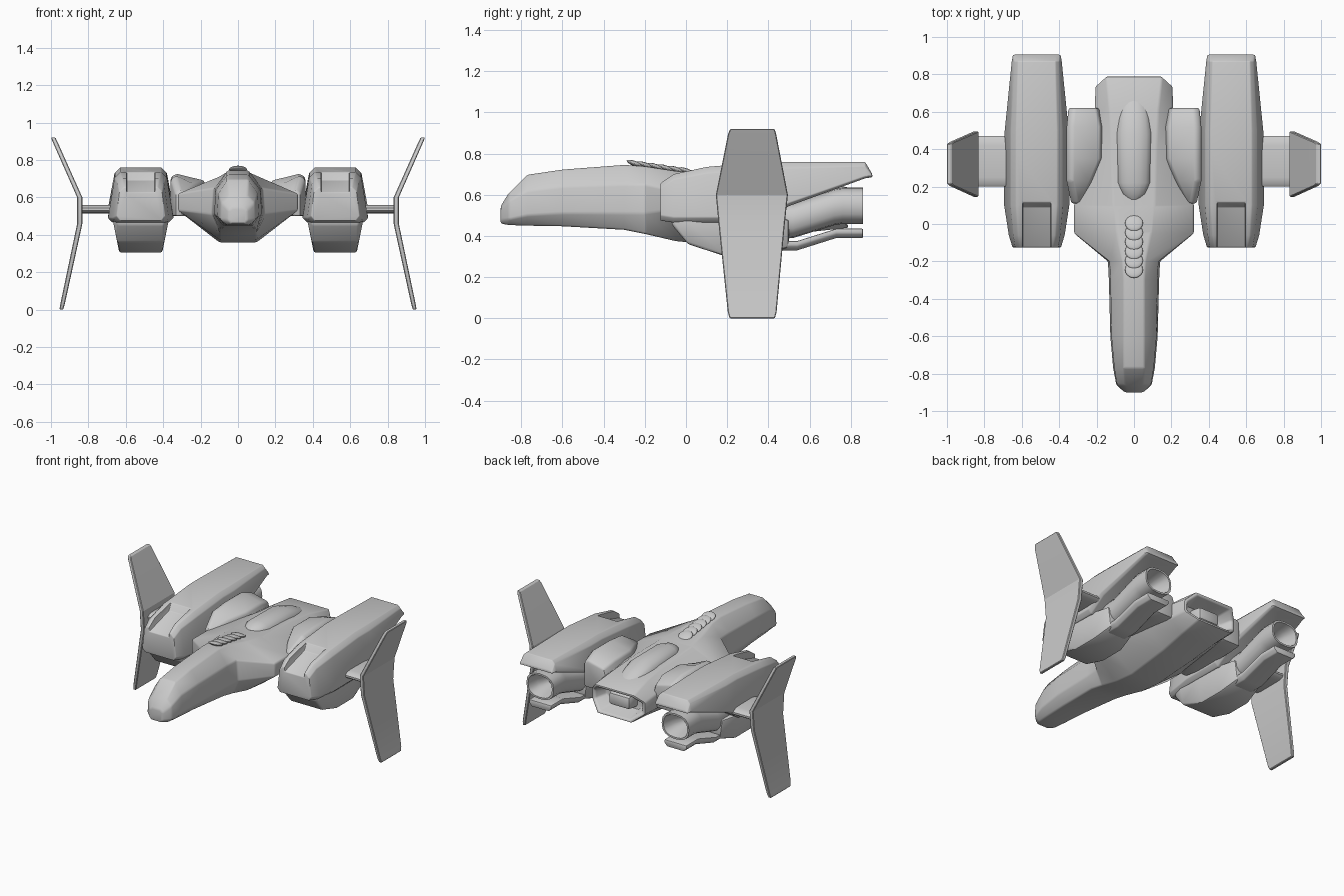
import bpy, bmesh, math

if "Cube" in bpy.data.objects:
    bpy.data.objects.remove(bpy.data.objects["Cube"])

def finish(ob, bevel=0.0, mirror=False, cutter=None, angle=35, segs=2):
    bpy.ops.object.select_all(action='DESELECT')
    ob.select_set(True)
    bpy.context.view_layer.objects.active = ob
    if cutter:
        m = ob.modifiers.new("Cut", 'BOOLEAN')
        m.object, m.operation, m.solver = cutter, 'DIFFERENCE', 'EXACT'
    if bevel:
        m = ob.modifiers.new("Bevel", 'BEVEL')
        m.width, m.segments, m.limit_method = bevel, segs, 'ANGLE'
        m.angle_limit = math.radians(25)
    if mirror:
        ob.modifiers.new("Mirror", 'MIRROR').use_mirror_merge = False
    for name in [m.name for m in ob.modifiers]:
        bpy.ops.object.modifier_apply(modifier=name)
    bpy.ops.object.shade_smooth_by_angle(angle=math.radians(angle))
    return ob

def loft(name, rings):
    """Skin a list of equal-length point rings and cap both ends."""
    bm = bmesh.new()
    vs = [[bm.verts.new(p) for p in r] for r in rings]
    n = len(vs[0])
    for a, b in zip(vs, vs[1:]):
        for i in range(n):
            bm.faces.new((a[i], a[(i + 1) % n], b[(i + 1) % n], b[i]))
    bm.faces.new(vs[0])
    bm.faces.new(vs[-1])
    bmesh.ops.recalc_face_normals(bm, faces=bm.faces)
    me = bpy.data.meshes.new(name)
    bm.to_mesh(me)
    bm.free()
    ob = bpy.data.objects.new(name, me)
    bpy.context.collection.objects.link(ob)
    return ob

def octo(s, cx=0.0, back=0.0):
    """Eight-point hull section: y, then (half width, z) pairs from top to bottom."""
    y, zt, wt, wh, zh, wl, zl, wb, zb = s
    half = [(wt, zt, 0), (wh, zh, back), (wl, zl, back), (wb, zb, 0)]
    return [(cx + w, y - k, z) for w, z, k in half] + [(cx - w, y - k, z) for w, z, k in half[::-1]]

def oval(y, z, rx, rz, cx=0.0, n=16, p=0.8):
    pts = []
    for i in range(n):
        c, s = math.cos(math.tau * i / n), math.sin(math.tau * i / n)
        pts.append((cx + rx * math.copysign(abs(c) ** p, c), y, z + rz * math.copysign(abs(s) ** p, s)))
    return pts

def box_ring(y, x, w, z0, z1):
    return [(x - w, y, z0), (x + w, y, z0), (x + w, y, z1), (x - w, y, z1)]

# Central hull: long nose, wide shoulders, hollow tail nozzle
hull = [octo(s) for s in [
    (-.90, .545, .03, .05, .53, .05, .48, .04, .46),
    (-.86, .61, .05, .09, .57, .095, .48, .06, .453),
    (-.77, .697, .055, .105, .62, .112, .50, .07, .45),
    (-.60, .722, .055, .12, .64, .127, .51, .08, .447),
    (-.30, .745, .055, .125, .65, .135, .51, .10, .43),
    (-.20, .738, .06, .13, .65, .14, .51, .10, .41),
    (-.05, .715, .09, .32, .62, .32, .53, .10, .375),
    (.10, .70, .11, .32, .62, .32, .53, .10, .36),
    (.42, .69, .12, .25, .61, .25, .51, .11, .39),
    (.61, .67, .13, .21, .60, .21, .50, .12, .42)]]
hull += [octo((.79, .635, .15, .205, .58, .205, .50, .13, .44), back=.05),
         octo((.785, .617, .13, .18, .57, .18, .51, .115, .458), back=.045),
         octo((.66, .60, .11, .15, .56, .15, .52, .10, .475))]
finish(loft("hull", hull), bevel=.014)

# Block inside the tail nozzle
finish(loft("tail_nozzle_core", [box_ring(.64, 0, .09, .485, .59), box_ring(.74, 0, .08, .495, .58)]), bevel=.02)

# Raised dorsal spine
finish(loft("dorsal_spine", [oval(y, z, rx, rz, p=1) for y, z, rx, rz in [
    (.13, .68, .03, .02), (.16, .68, .065, .04), (.22, .68, .09, .055),
    (.48, .675, .095, .055), (.60, .65, .08, .04), (.68, .63, .05, .02)]]))

# Overlapping scales behind the cockpit
for i in range(6):
    t = i / 5
    bpy.ops.mesh.primitive_uv_sphere_add(segments=16, ring_count=8, radius=1,
        location=(0, -.245 + .25 * t, .75 - .036 * t), rotation=(math.radians(-20), 0, 0))
    ob = bpy.context.object
    ob.name = f"neck_scale_{i + 1}"
    ob.scale = (.048, .046, .013)
    finish(ob)

# Shoulder pods between hull and nacelles
pod = []
for y, xi, xo, zi, zo in [(.11, .26, .335, .62, .64), (.23, .20, .36, .67, .715), (.35, .15, .36, .69, .727),
                          (.52, .15, .36, .69, .727), (.62, .17, .35, .66, .69)]:
    pod.append([(xi, y, .56), (xi + .03, y, zi), (xo - .03, y, zo), (xo, y, zo - .02), (xo, y, .50), (xi + .04, y, .50)])
finish(loft("shoulder_pods", pod), bevel=.012, mirror=True)

# Nacelles with an intake notch cut in the front top
CX = .52
notch = loft("notch_cutter", [box_ring(-.2, CX, .075, .605, .9), box_ring(.09, CX, .075, .69, .9),
                              box_ring(.125, CX, .075, .75, .9)])
notch.hide_render = True
nacelle = loft("nacelles", [octo(s, CX) for s in [
    (-.125, .655, .09, .115, .63, .13, .50, .11, .475),
    (-.06, .70, .10, .125, .675, .15, .49, .13, .465),
    (.10, .735, .11, .14, .705, .175, .49, .15, .465),
    (.38, .76, .11, .14, .73, .175, .49, .15, .465),
    (.50, .76, .11, .14, .73, .172, .56, .15, .545),
    (.87, .76, .10, .12, .74, .135, .69, .12, .68),
    (.905, .70, .10, .12, .695, .13, .69, .12, .685)]])
finish(nacelle, bevel=.01, mirror=True, cutter=notch)
bpy.data.objects.remove(notch)

# Lower nacelle blocks
low = []
for y, wt, wb, zb in [(-.07, .13, .125, .455), (.01, .15, .125, .36), (.18, .15, .115, .305),
                      (.36, .145, .115, .305), (.50, .11, .09, .345)]:
    low.append([(CX - wt, y, .48), (CX + wt, y, .48), (CX + wb, y, zb), (CX - wb, y, zb)])
finish(loft("lower_nacelles", low), bevel=.014, mirror=True)

# Hollow engine nozzles
finish(loft("engine_nozzles", [oval(y, z, rx, rz, CX) for y, z, rx, rz in [
    (.38, .47, .10, .09), (.52, .475, .10, .085), (.72, .54, .105, .088), (.76, .547, .105, .088),
    (.86, .547, .105, .088), (.86, .547, .092, .076), (.78, .547, .075, .06), (.70, .535, .05, .04)]]),
    mirror=True)

# Curved ducts slung under the nozzles
finish(loft("under_ducts", [
    [(CX - w, y, z + .045), (CX + w, y, z + .045), (CX + w, y, z + .022), (CX + w * .75, y, z),
     (CX - w * .75, y, z), (CX - w, y, z + .022)] for y, z, w in [
        (.42, .33, .09), (.54, .33, .09), (.73, .39, .085), (.86, .39, .085)]]), bevel=.006, mirror=True)

# Wing struts
finish(loft("wing_struts", [
    [(x, .335 + .137 * math.copysign(abs(math.cos(a)) ** .35, math.cos(a)), .537 + .024 * math.sin(a))
     for a in [math.tau * (k + .5) / 12 for k in range(12)]] for x in (.62, .845)]), mirror=True)

# Bent vertical wings
finish(loft("side_wings", [
    [(x - t, y0, z), (x + t, y0, z), (x + t, y1, z), (x - t, y1, z)] for z, x, y0, y1, t in [
        (0, .945, .212, .432, .01), (.03, .938, .203, .44, .012), (.46, .846, .158, .48, .014),
        (.60, .846, .145, .495, .014), (.895, .977, .204, .438, .013), (.92, .988, .215, .43, .012)]]),
    bevel=.004, mirror=True, angle=20, segs=1)
